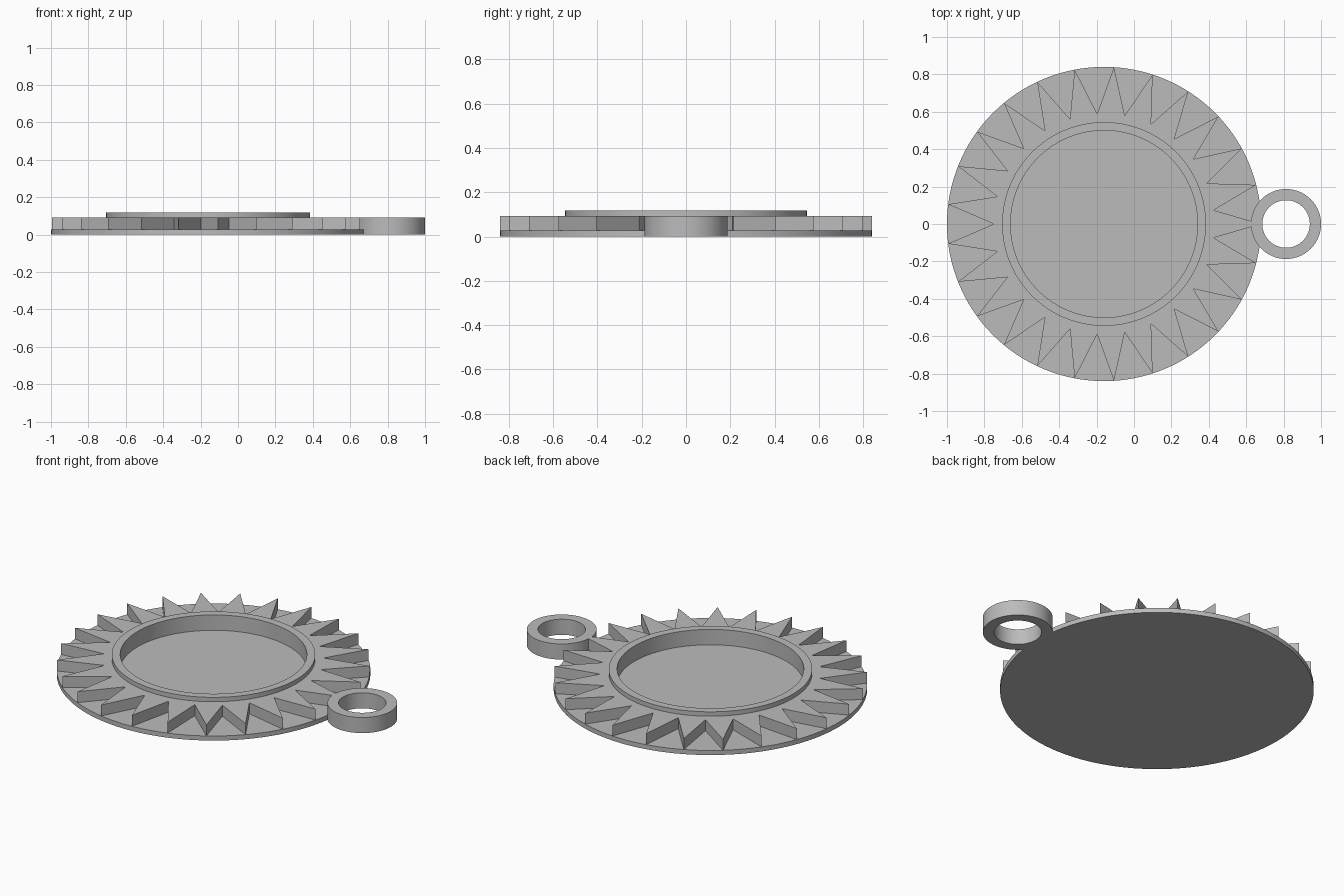
import bpy
import bmesh
from math import cos, sin, tau, radians

cube = bpy.data.objects.get("Cube")
if cube:
    bpy.data.objects.remove(cube)

# Sizes
CENTRE = -0.16
BASE_TOP = 0.027
STAR_TOP = 0.092
RIM_TOP = 0.118
POINTS = 25

grey = bpy.data.materials.new("plain grey")
grey.use_nodes = True
colour = (0.5, 0.5, 0.5, 1)
grey.diffuse_color = colour
grey.node_tree.nodes["Principled BSDF"].inputs["Base Color"].default_value = colour


def finish(obj, name, smooth):
    obj.name = obj.data.name = name
    obj.data.materials.append(grey)
    if smooth:
        bpy.ops.object.select_all(action="DESELECT")
        obj.select_set(True)
        bpy.context.view_layer.objects.active = obj
        bpy.ops.object.shade_smooth_by_angle(angle=radians(30))


def band(name, x, outer, inner, bottom, top, smooth=True):
    """Closed flat-topped ring; outer is a list of radii, one per corner."""
    bm = bmesh.new()
    n = len(outer)

    def loop(radii, z):
        return [bm.verts.new((x + r * cos(tau * i / n), r * sin(tau * i / n), z))
                for i, r in enumerate(radii)]

    hole = [inner] * n
    loops = [loop(outer, bottom), loop(outer, top), loop(hole, top), loop(hole, bottom)]
    for a, b in zip(loops, loops[1:] + loops[:1]):
        for i in range(n):
            j = (i + 1) % n
            bm.faces.new((a[i], a[j], b[j], b[i]))
    bmesh.ops.recalc_face_normals(bm, faces=bm.faces)
    mesh = bpy.data.meshes.new(name)
    bm.to_mesh(mesh)
    bm.free()
    obj = bpy.data.objects.new(name, mesh)
    bpy.context.collection.objects.link(obj)
    finish(obj, name, smooth)


# Thin round base, whose top is also the floor of the recess
bpy.ops.mesh.primitive_cylinder_add(vertices=128, radius=0.84, depth=BASE_TOP,
                                    location=(CENTRE, 0, BASE_TOP / 2))
finish(bpy.context.object, "base_disc", True)

# Pointed sunburst, alternating tips and valleys
band("sunburst", CENTRE, [0.84, 0.59] * POINTS, 0.52, BASE_TOP, STAR_TOP, smooth=False)

# Raised rim around the recess
band("rim", CENTRE, [0.545] * 128, 0.5, BASE_TOP, RIM_TOP)

# Hanging loop on the model's left
band("hanging_loop", 0.813, [0.187] * 96, 0.127, 0, STAR_TOP)
